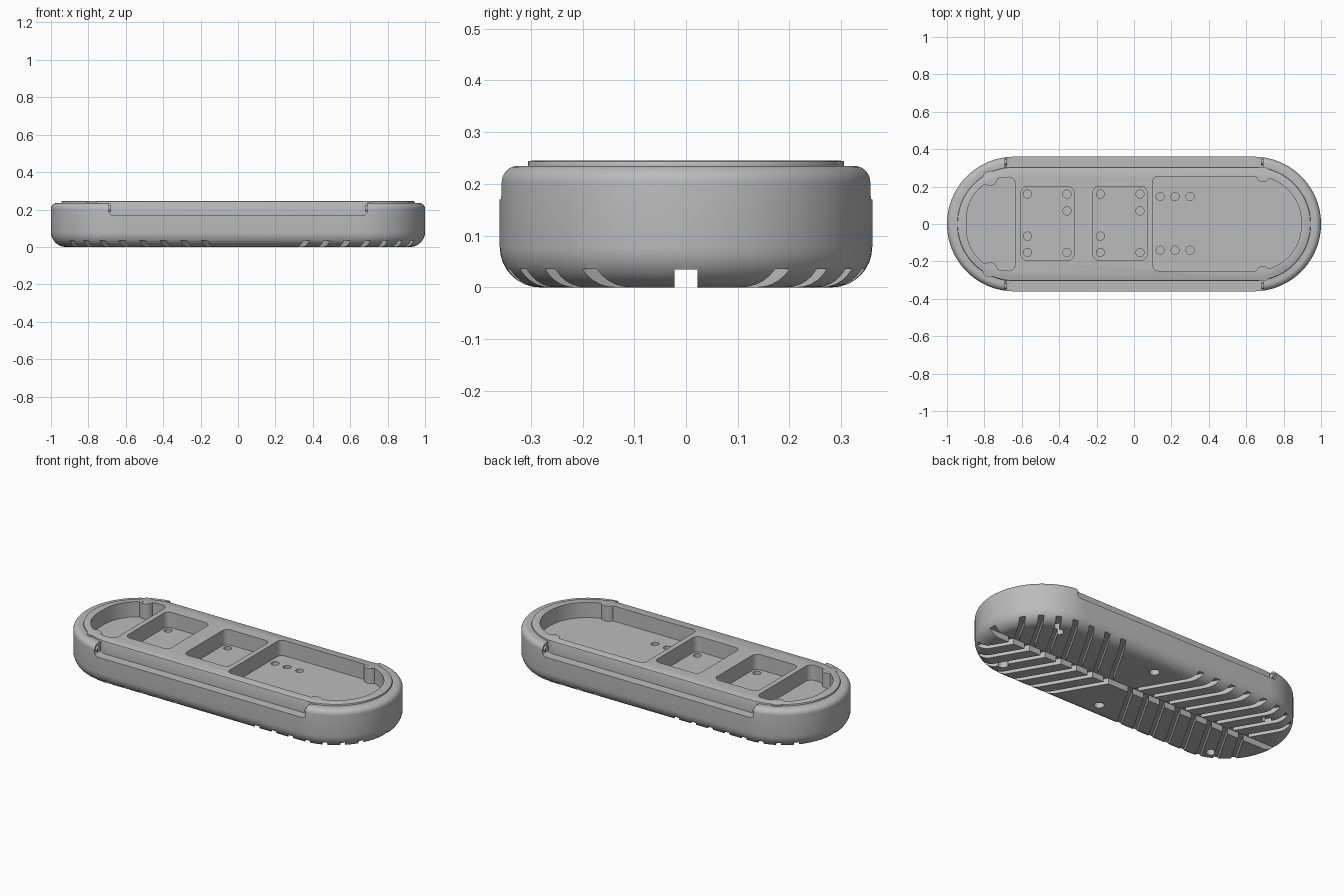
import bpy, bmesh, math
from mathutils import Matrix

cube = bpy.data.objects.get("Cube")
if cube:
    bpy.data.objects.remove(cube, do_unlink=True)

grey = bpy.data.materials.new("matte grey")
grey.use_nodes = True
grey.diffuse_color = (0.5, 0.5, 0.5, 1)
grey.node_tree.nodes["Principled BSDF"].inputs["Base Color"].default_value = (0.5, 0.5, 0.5, 1)


def loft(name, rings):
    """Closed solid through rings of matching points."""
    bm = bmesh.new()
    loops = [[bm.verts.new(p) for p in ring] for ring in rings]
    n = len(loops[0])
    for low, high in zip(loops, loops[1:]):
        for i in range(n):
            j = (i + 1) % n
            bm.faces.new((low[i], low[j], high[j], high[i]))
    bm.faces.new(loops[0][::-1])
    bm.faces.new(loops[-1])
    bmesh.ops.recalc_face_normals(bm, faces=bm.faces)
    mesh = bpy.data.meshes.new(name)
    bm.to_mesh(mesh)
    bm.free()
    obj = bpy.data.objects.new(name, mesh)
    bpy.context.collection.objects.link(obj)
    return obj


def prism(name, pts, z0, z1):
    return loft(name, [[(x, y, z) for x, y in pts] for z in (z0, z1)])


def rounded(x0, x1, y0, y1, r_left, r_right, steps=12):
    """Rounded rectangle with separate radii for its two ends."""
    corners = [(x1, y0, -1, 1, r_right, -90), (x1, y1, -1, -1, r_right, 0),
               (x0, y1, 1, -1, r_left, 90), (x0, y0, 1, 1, r_left, 180)]
    pts = []
    for x, y, sx, sy, r, start in corners:
        for i in range(steps + 1):
            a = math.radians(start + 90 * i / steps)
            pts.append((x + sx * r + r * math.cos(a), y + sy * r + r * math.sin(a)))
    return pts


def circle(x, y, r, n=24):
    return [(x + r * math.cos(2 * math.pi * i / n), y + r * math.sin(2 * math.pi * i / n))
            for i in range(n)]


def stadium(z, inset, steps=40):
    r = 0.36 - inset
    ring = []
    for side in (0, 1):
        for i in range(steps + 1):
            a = math.pi * (side + i / steps) - math.pi / 2
            ring.append(((0.64 if side == 0 else -0.64) + r * math.cos(a), r * math.sin(a), z))
    return ring


def combine(target, other, operation="DIFFERENCE"):
    mod = target.modifiers.new("join", "BOOLEAN")
    mod.operation, mod.solver, mod.object = operation, "EXACT", other
    bpy.context.view_layer.objects.active = target
    bpy.ops.object.modifier_apply(modifier=mod.name)
    bpy.data.objects.remove(other, do_unlink=True)


def finish(obj):
    obj.data.materials.clear()
    obj.data.materials.append(grey)
    bpy.ops.object.select_all(action="DESELECT")
    obj.select_set(True)
    bpy.context.view_layer.objects.active = obj
    bpy.ops.object.shade_smooth_by_angle(angle=math.radians(30))


# Rounded shell: large fillet below, small fillet on top
H, R_LOW, R_TOP = 0.235, 0.078, 0.032
quarter = [math.pi / 2 * i / 8 for i in range(9)]
profile = [(R_LOW * (1 - math.cos(a)), R_LOW * (1 - math.sin(a))) for a in quarter]
profile += [(H - R_TOP * (1 - math.sin(a)), R_TOP * (1 - math.cos(a))) for a in quarter]
body = loft("body", [stadium(z, inset) for z, inset in profile])

# Long ledges cut along both sides
for side in (-1, 1):
    ledge = prism("ledge_cutter", rounded(-0.69, 0.69, 0.17, 0.4, 0.02, 0.02, 6), 0.303, 0.5)
    ledge.data.transform(Matrix.Rotation(math.pi / 2, 4, "X"))
    if side > 0:
        ledge.data.transform(Matrix.Rotation(math.pi, 4, "Z"))
    combine(body, ledge)

# Raised deck
deck = loft("deck", [stadium(z, inset) for z, inset in
                     ((0.15, 0.055), (0.238, 0.055), (0.243, 0.057), (0.245, 0.061))])
combine(body, deck, "UNION")

# Pockets in the deck
FLOOR = 0.155
for outline in (rounded(-0.895, -0.635, -0.25, 0.25, 0.22, 0.035),
                rounded(-0.605, -0.32, -0.195, 0.2, 0.035, 0.035),
                rounded(-0.22, 0.07, -0.195, 0.2, 0.035, 0.035),
                rounded(0.1, 0.895, -0.25, 0.255, 0.03, 0.245)):
    combine(body, prism("pocket_cutter", outline, FLOOR, 0.4))

# Screw bosses bulging into the end pockets
for x, y in ((0.69, 0.265), (-0.77, 0.245)):
    for side in (-1, 1):
        boss = prism("boss", circle(x, side * y, 0.04), 0.13, 0.2445)
        combine(body, boss, "UNION")

# Small holes in the pocket floors
holes = [(0.14 + 0.08 * i, y) for i in range(3) for y in (-0.14, 0.147)]
for x in (-0.57, -0.18):
    holes += [(x, 0.16), (x, -0.065), (x, -0.152)]
    holes += [(x + 0.212, 0.16), (x + 0.212, 0.07), (x + 0.212, -0.152)]
for x, y in holes:
    combine(body, prism("hole_cutter", circle(x, y, 0.022, 16), 0.11, 0.2))

# Central tread groove and chevron grooves fanning towards each end
GROOVE, W, SLOPE, REACH = 0.035, 0.017, 0.577, 0.45
combine(body, prism("spine_cutter", rounded(-1.2, 1.2, -0.022, 0.022, 0.001, 0.001, 1),
                    -0.05, GROOVE))
for start, direction, count in ((0.165, 1, 7), (0.02, -1, 8)):
    for k in range(count):
        x = start + direction * 0.11 * k
        tip = x + direction * SLOPE * REACH
        chevron = [(x - W, 0), (tip - W, -REACH), (tip + W, -REACH),
                   (x + W, 0), (tip + W, REACH), (tip - W, REACH)]
        combine(body, prism("chevron_cutter", chevron, -0.05, GROOVE + 0.0003))

# Screw holes underneath
for x in (-0.73, 0.05, 0.72):
    for y in (-0.23, 0.23):
        combine(body, prism("screw_cutter", circle(x, y, 0.028), -0.05, 0.07))
finish(body)

# Small pins at the ends of the ledges
for sx, xname in ((-1, "right"), (1, "left")):
    for sy, yname in ((-1, "front"), (1, "back")):
        pin = prism(f"{yname}_{xname}_pin", circle(0, 0, 0.016, 16), -0.02, 0.012)
        pin.data.transform(Matrix.Translation((sx * 0.69, sy * 0.332, 0.205))
                           @ Matrix.Rotation(-sx * math.pi / 2, 4, "Y"))
        finish(pin)
